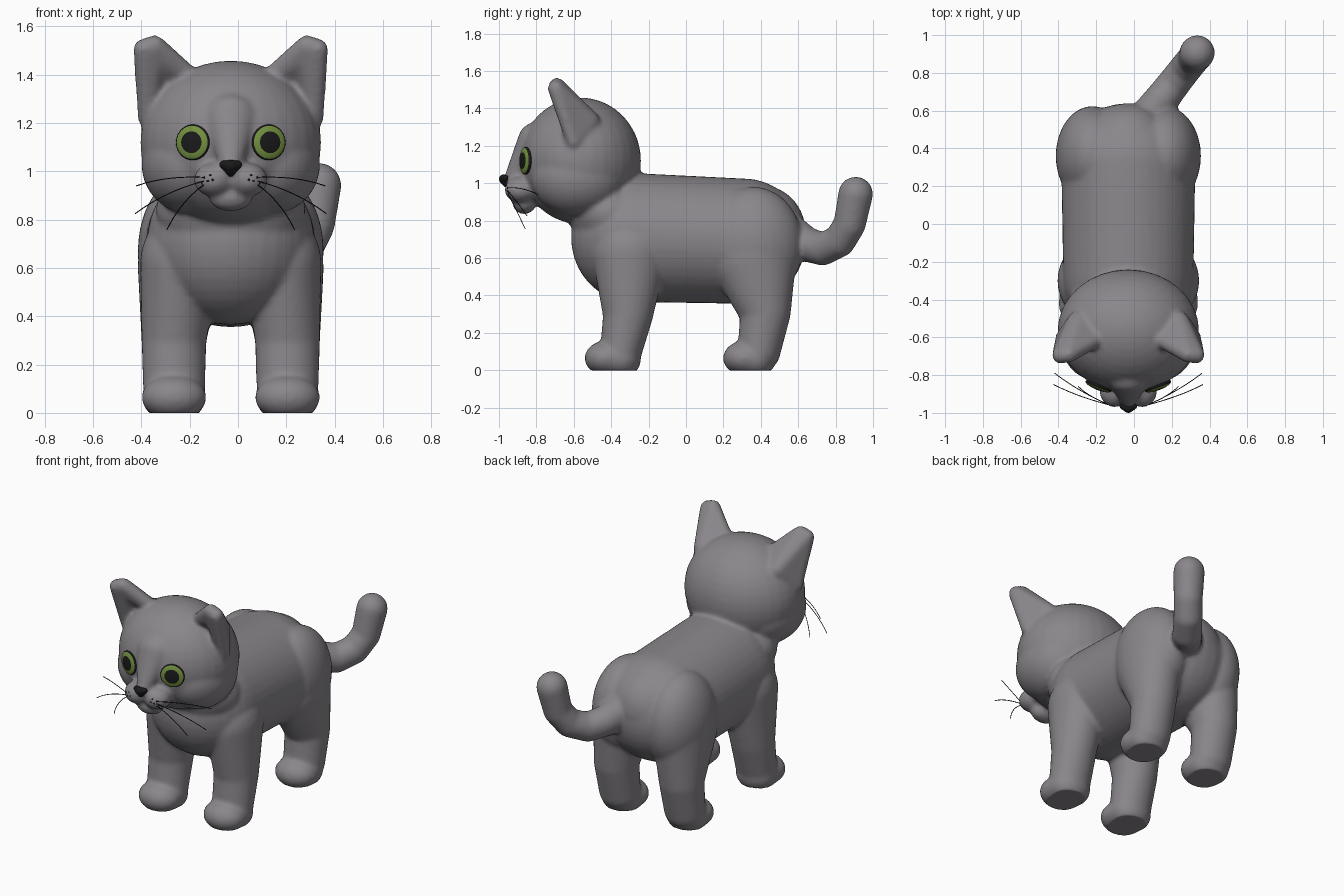
import bpy, bmesh, math
from mathutils import Vector, Matrix

if "Cube" in bpy.data.objects:
    bpy.data.objects.remove(bpy.data.objects["Cube"])

CX = -0.03  # the cat's own middle plane; the tail swings out to +x


def material(name, rgb):
    m = bpy.data.materials.new(name)
    m.diffuse_color = (*rgb, 1)
    m.use_nodes = True
    m.node_tree.nodes["Principled BSDF"].inputs["Base Color"].default_value = m.diffuse_color
    return m


FUR = material("grey fur", (0.255, 0.24, 0.26))
GREEN = material("green iris", (0.17, 0.28, 0.05))
BLACK = material("black", (0.01, 0.01, 0.011))


def blob(bm, balls, sides=(1,)):
    """Convex skin around ellipsoids given as (centre, radii)."""
    for s in sides:
        part = bmesh.new()
        for (x, y, z), r in balls:
            r = (r, r, r) if isinstance(r, (int, float)) else r
            mat = Matrix.Translation((CX + s * x, y, z)) @ Matrix.Diagonal((*r, 1))
            bmesh.ops.create_uvsphere(part, u_segments=32, v_segments=20, radius=1, matrix=mat)
        if len(balls) > 1:
            pts = [v.co.copy() for v in part.verts]
            part.clear()
            for p in pts:
                part.verts.new(p)
            res = bmesh.ops.convex_hull(part, input=part.verts[:])
            junk = {g for g in res["geom_interior"] + res["geom_unused"]
                    if isinstance(g, bmesh.types.BMVert)}
            bmesh.ops.delete(part, geom=list(junk), context='VERTS')
        bmesh.ops.recalc_face_normals(part, faces=part.faces[:])
        tmp = bpy.data.meshes.new("tmp")
        part.to_mesh(tmp)
        part.free()
        bm.from_mesh(tmp)
        bpy.data.meshes.remove(tmp)


def add_object(name, bm, mats):
    me = bpy.data.meshes.new(name)
    bm.to_mesh(me)
    bm.free()
    for m in mats:
        me.materials.append(m)
    for p in me.polygons:
        p.use_smooth = True
    ob = bpy.data.objects.new(name, me)
    bpy.context.collection.objects.link(ob)
    return ob


BOTH = (1, -1)
bm = bmesh.new()

# torso, neck and hips
blob(bm, [((0, -0.29, 0.71), (0.345, 0.325, 0.345)), ((0, 0.31, 0.69), (0.355, 0.33, 0.335))])
blob(bm, [((0, -0.41, 0.84), (0.31, 0.22, 0.2))])
blob(bm, [((0.19, 0.36, 0.67), (0.195, 0.265, 0.31))], BOTH)
blob(bm, [((0, 0.40, 0.74), (0.25, 0.24, 0.25))])

# front legs and paws
blob(bm, [((0.215, -0.30, 0.62), (0.16, 0.20, 0.2)), ((0.235, -0.31, 0.3), 0.134)], BOTH)
blob(bm, [((0.235, -0.31, 0.3), 0.134), ((0.235, -0.35, 0.09), (0.128, 0.11, 0.11))], BOTH)
blob(bm, [((0.235, -0.43, 0.065), (0.134, 0.112, 0.092)),
          ((0.235, -0.35, 0.065), (0.13, 0.11, 0.11))], BOTH)

# hind legs and paws
blob(bm, [((0.215, 0.36, 0.6), (0.17, 0.23, 0.22)), ((0.235, 0.425, 0.31), 0.135)], BOTH)
blob(bm, [((0.235, 0.425, 0.31), 0.135), ((0.235, 0.39, 0.10), (0.128, 0.115, 0.11))], BOTH)
blob(bm, [((0.235, 0.31, 0.065), (0.134, 0.112, 0.092)),
          ((0.235, 0.37, 0.065), (0.13, 0.11, 0.11))], BOTH)

# tail, curling up and sideways
tail = [((0.08, 0.53, 0.75), 0.105), ((0.16, 0.64, 0.675), 0.093), ((0.23, 0.73, 0.648), 0.088),
        ((0.30, 0.82, 0.69), 0.086), ((0.345, 0.875, 0.78), 0.086), ((0.365, 0.907, 0.942), 0.093)]
for a, b in zip(tail, tail[1:]):
    blob(bm, [a, b])

# head and cheeks
blob(bm, [((0, -0.565, 1.12), (0.375, 0.325, 0.338))])
blob(bm, [((0.17, -0.58, 1.03), (0.2, 0.25, 0.205))], BOTH)

# nose bridge, muzzle pads and chin
blob(bm, [((0, -0.82, 1.22), (0.11, 0.08, 0.1)), ((0, -0.925, 1.02), (0.045, 0.05, 0.04))])
blob(bm, [((0.07, -0.885, 0.965), (0.083, 0.085, 0.07))], BOTH)
blob(bm, [((0, -0.865, 0.89), (0.09, 0.062, 0.055))])

# ears: an outer and an inner wall meeting at the back, open at the front
tip = [((0.36, -0.695, 1.505), 0.044), ((0.315, -0.69, 1.52), 0.044)]
back = [((0.265, -0.52, 1.33), 0.06)]
blob(bm, tip + back + [((0.345, -0.60, 1.22), 0.04)], BOTH)
blob(bm, tip + back + [((0.165, -0.61, 1.39), 0.04)], BOTH)

# fuse everything into one smooth skin
cat = add_object("cat_body", bm, [FUR])
rm = cat.modifiers.new("fuse", 'REMESH')
rm.mode = 'VOXEL'
rm.voxel_size = 0.0125
sm = cat.modifiers.new("soften", 'SMOOTH')
sm.factor, sm.iterations = 0.5, 8
bpy.context.view_layer.update()
dg = bpy.context.evaluated_depsgraph_get()
skin = bpy.data.meshes.new_from_object(cat.evaluated_get(dg))
cat.modifiers.clear()
cat.data = skin
skin.materials.clear()
skin.materials.append(FUR)
for p in skin.polygons:
    p.use_smooth = True
    p.material_index = 0
for v in skin.vertices:  # flat soles
    v.co.z = max(v.co.z, 0.0)
bpy.context.view_layer.update()


def face_point(dx, z):
    """Point and normal on the front of the face."""
    hit, loc, nor, _ = cat.ray_cast(Vector((CX + dx, -3, z)), Vector((0, 1, 0)))
    return (loc, nor) if hit else (Vector((CX + dx, -0.9, z)), Vector((0, -1, 0)))


for s, side in ((1, "left"), (-1, "right")):
    # eye: shallow dome with pupil, iris and dark lid rim
    loc, _ = face_point(s * 0.157, 1.12)
    gaze = Vector((s * 0.38, -1, 0.02)).normalized()
    mat = Matrix.Translation(loc) @ gaze.to_track_quat('Z', 'Y').to_matrix().to_4x4()
    bm = bmesh.new()
    bmesh.ops.create_uvsphere(bm, u_segments=40, v_segments=48, radius=1)
    for f in bm.faces:
        c = f.calc_center_median()
        r = math.hypot(c.x, c.y)
        f.material_index = 0 if r < 0.60 else 1 if r < 0.93 else 2
    bmesh.ops.transform(bm, verts=bm.verts[:],
                        matrix=mat @ Matrix.Diagonal((0.074, 0.074, 0.022, 1)))
    add_object(side + "_eye", bm, [BLACK, GREEN, BLACK])

    # whisker spots
    bm = bmesh.new()
    for dx, z in ((0.085, 0.985), (0.11, 0.975), (0.095, 0.96), (0.12, 0.95), (0.075, 0.965)):
        p, n = face_point(s * dx, z)
        m = Matrix.Translation(p) @ n.to_track_quat('Z', 'Y').to_matrix().to_4x4()
        bmesh.ops.create_uvsphere(bm, u_segments=8, v_segments=6, radius=1,
                                  matrix=m @ Matrix.Diagonal((0.005, 0.005, 0.002, 1)))
    add_object(side + "_whisker_spots", bm, [BLACK])

    # whiskers
    cu = bpy.data.curves.new(side + "_whiskers", 'CURVE')
    cu.dimensions = '3D'
    cu.bevel_depth, cu.bevel_resolution = 0.0022, 1
    cu.materials.append(BLACK)
    for z0, end in ((0.975, (0.39, -0.79, 0.94)), (0.96, (0.395, -0.85, 0.825)),
                    (0.945, (0.265, -0.86, 0.757))):
        a, _ = face_point(s * 0.11, z0)
        b = Vector((CX + s * end[0], end[1], end[2]))
        mid = (a + b) / 2 + Vector((s * 0.02, -0.01, 0.025))
        sp = cu.splines.new('NURBS')
        sp.points.add(2)
        for pt, co in zip(sp.points, (a, mid, b)):
            pt.co = (*co, 1)
        sp.order_u = 3
        sp.use_endpoint_u = True
    bpy.context.collection.objects.link(bpy.data.objects.new(side + "_whiskers", cu))

# nose: small rounded triangle
bm = bmesh.new()
blob(bm, [((0.03, -0.965, 1.028), 0.016), ((-0.03, -0.965, 1.028), 0.016),
          ((0, -0.975, 1.022), 0.025), ((0, -0.962, 0.992), 0.014)])
add_object("nose", bm, [BLACK])
